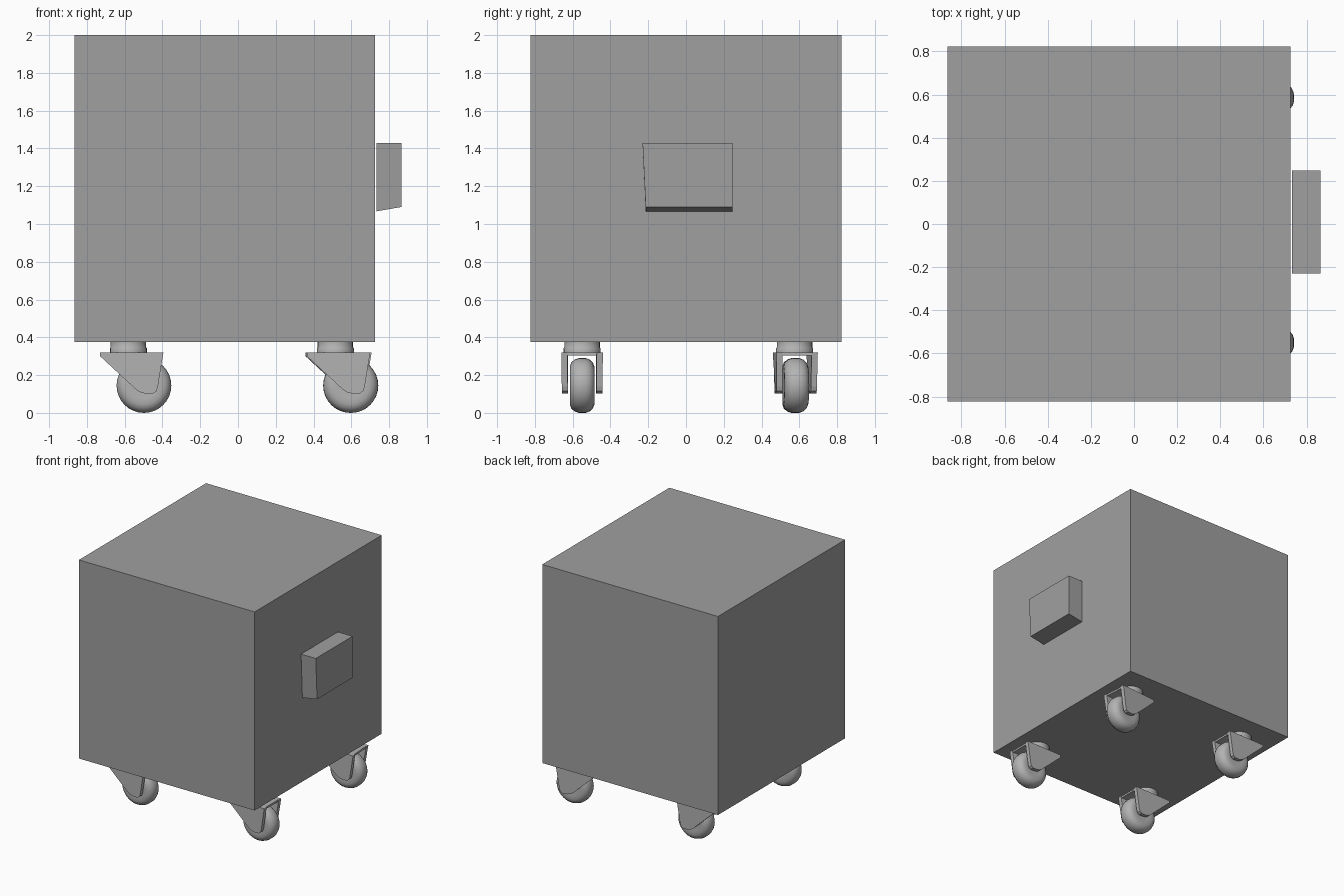
import bpy, bmesh
from math import pi, radians
from mathutils import Matrix, Vector

if "Cube" in bpy.data.objects:
    bpy.data.objects.remove(bpy.data.objects["Cube"])


def grey(name, value):
    m = bpy.data.materials.new(name)
    m.diffuse_color = (value, value, value, 1)
    m.use_nodes = True
    m.node_tree.nodes["Principled BSDF"].inputs["Base Color"].default_value = m.diffuse_color
    return m


BODY = grey("body_grey", 0.35)
METAL = grey("caster_grey", 0.45)


def finish(name, bm, mat, smooth=False):
    bmesh.ops.recalc_face_normals(bm, faces=bm.faces)
    me = bpy.data.meshes.new(name)
    bm.to_mesh(me)
    bm.free()
    me.materials.append(mat)
    ob = bpy.data.objects.new(name, me)
    bpy.context.collection.objects.link(ob)
    if smooth:
        bpy.ops.object.select_all(action='DESELECT')
        ob.select_set(True)
        bpy.context.view_layer.objects.active = ob
        bpy.ops.object.shade_smooth_by_angle(angle=radians(40))
    return ob


def box(bm, lo, hi):
    lo, hi = Vector(lo), Vector(hi)
    m = Matrix.Translation((lo + hi) / 2) @ Matrix.Diagonal((*(hi - lo), 1))
    return bmesh.ops.create_cube(bm, size=1, matrix=m)['verts']


def lathe(bm, profile, centre, axis, steps):
    # profile holds (radius, height along the axis)
    u, a, c = Vector((1, 0, 0)), Vector(axis), Vector(centre)
    vs = [bm.verts.new(c + u * r + a * h) for r, h in profile]
    es = [bm.edges.new(p) for p in zip(vs, vs[1:])]
    bmesh.ops.spin(bm, geom=vs + es, cent=c, axis=a, angle=2 * pi, steps=steps)
    bmesh.ops.remove_doubles(bm, verts=bm.verts, dist=0.0005)


# Main cabinet
bm = bmesh.new()
box(bm, (-0.865, -0.822, 0.375), (0.726, 0.822, 2.0))
finish("cabinet", bm, BODY)

# Side box with slanted underside and one slanted edge
bm = bmesh.new()
for v in box(bm, (0.732, -0.23, 1.067), (0.865, 0.247, 1.43)):
    if v.co.z < 1.2:
        if v.co.x > 0.8:
            v.co.z = 1.09
        if v.co.y < 0:
            v.co.y = -0.213
finish("side_box", bm, BODY)

# Fork side outline, relative to the stem axis in x
FORK = [(-0.15, 0.32), (-0.15, 0.3), (0.035, 0.128), (0.06, 0.11), (0.09, 0.102),
        (0.13, 0.102), (0.148, 0.115), (0.156, 0.14), (0.18, 0.29), (0.185, 0.32)]
# Half of the tyre profile: radius, half width
HALF = [(0, 0.058), (0.07, 0.065), (0.1, 0.065), (0.122, 0.057), (0.137, 0.04), (0.145, 0.018)]


def caster(label, x, y, turn):
    place = Matrix.Translation((x, y, 0)) @ Matrix.Rotation(turn, 4, 'Z')
    # Swivel stem
    bm = bmesh.new()
    lathe(bm, [(0, 0.318), (0.098, 0.318), (0.098, 0.342), (0.094, 0.347), (0.094, 0.376), (0, 0.376)],
          (0, 0, 0), (0, 0, 1), 24)
    finish("swivel_stem_" + label, bm, METAL, True).matrix_world = place
    # Fork: two side plates joined by a top plate
    bm = bmesh.new()
    for s in (-1, 1):
        f = bm.faces.new([bm.verts.new((px, s * 0.112, pz)) for px, pz in FORK])
        ext = bmesh.ops.extrude_face_region(bm, geom=[f])
        vs = [g for g in ext['geom'] if isinstance(g, bmesh.types.BMVert)]
        bmesh.ops.translate(bm, verts=vs, vec=(0, -s * 0.033, 0))
        bm.faces.new(f.verts) if not f.is_valid else None
    for v in bm.verts:
        v.co.y *= 0.955 + 0.15 * v.co.x + 0.1 * (v.co.z - 0.32)
    box(bm, (-0.145, -0.085, 0.304), (0.178, 0.085, 0.3195))
    finish("fork_" + label, bm, METAL).matrix_world = place
    # Wheel
    bm = bmesh.new()
    lathe(bm, [(r, -h) for r, h in HALF] + HALF[::-1], (0.082, 0, 0.145), (0, 1, 0), 32)
    finish("wheel_" + label, bm, METAL, True).matrix_world = place


caster("front_left", -0.58, -0.55, 0)
caster("front_right", 0.515, -0.55, 0)
caster("back_left", -0.58, 0.575, 0)
caster("back_right", 0.515, 0.575, radians(4))
